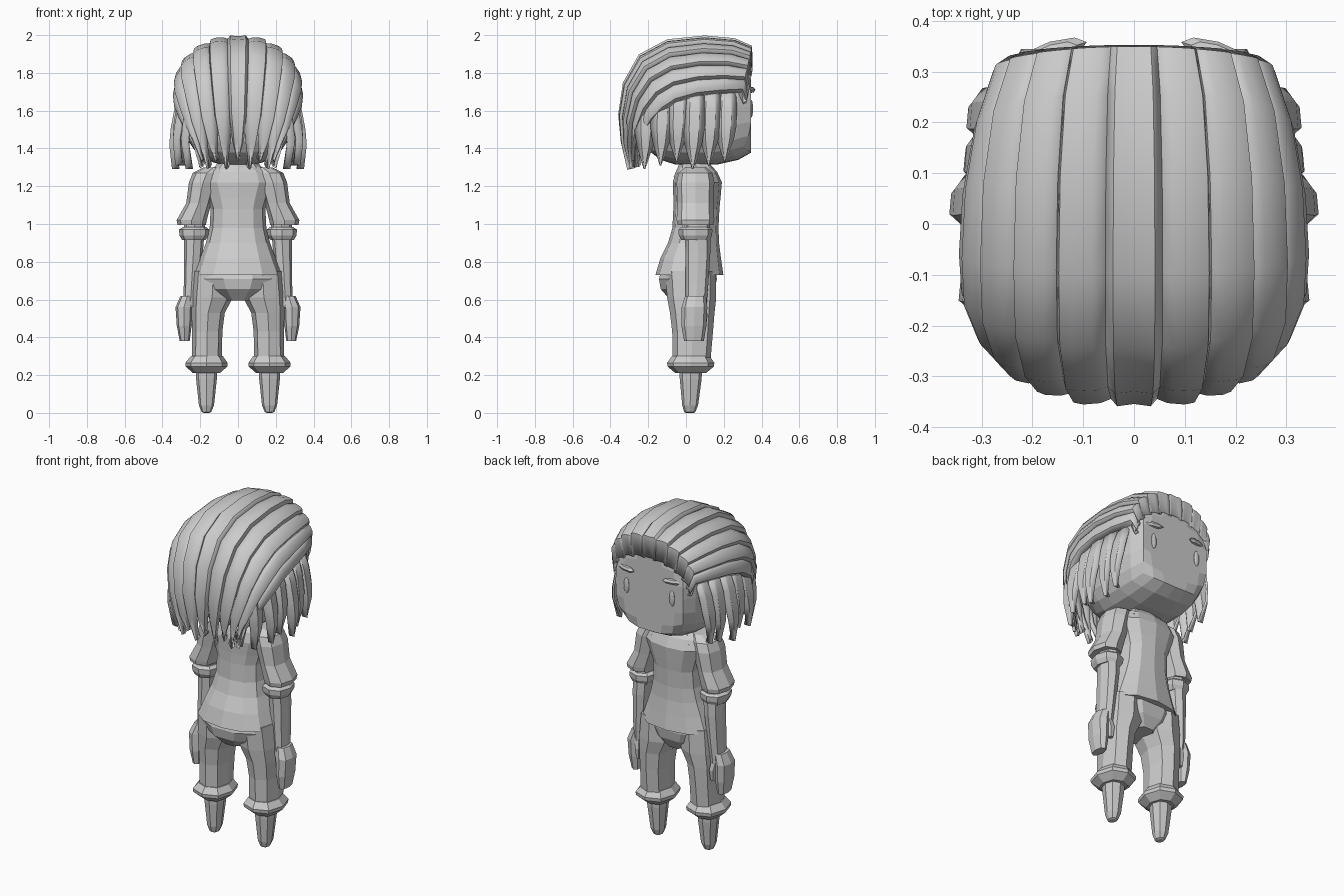
import bpy, bmesh, math
from mathutils import Vector, Matrix

cube = bpy.data.objects.get("Cube")
if cube:
    bpy.data.objects.remove(cube, do_unlink=True)

grey = bpy.data.materials.new("plain_grey")
grey.use_nodes = True
grey.diffuse_color = (0.6, 0.6, 0.6, 1)
grey.node_tree.nodes["Principled BSDF"].inputs["Base Color"].default_value = grey.diffuse_color

HEAD_CENTRE = Vector((0, 0, 1.62))


def finish(name, bm, mirror=False, smooth=None, thickness=0):
    """Turn a bmesh into a named object with the shared material."""
    mesh = bpy.data.meshes.new(name)
    bm.to_mesh(mesh)
    bm.free()
    mesh.materials.append(grey)
    obj = bpy.data.objects.new(name, mesh)
    bpy.context.collection.objects.link(obj)
    if smooth:
        mesh.shade_smooth()
        mesh.set_sharp_from_angle(angle=math.radians(smooth))
    if thickness:
        mod = obj.modifiers.new("thickness", "SOLIDIFY")
        mod.thickness = thickness
        mod.offset = -1
    if mirror:
        mod = obj.modifiers.new("mirror", "MIRROR")
        mod.use_mirror_merge = False
    return obj


def loft(name, rings, sides=8, power=0.85, mirror=False):
    """Stack squarish rings given as (x, y, z, half width, half depth)."""
    bm = bmesh.new()
    loops = []
    for x, y, z, rx, ry in rings:
        loop = []
        for k in range(sides):
            a = math.tau * k / sides
            c, s = math.cos(a), math.sin(a)
            loop.append(bm.verts.new((
                x + rx * math.copysign(abs(c) ** power, c),
                y + ry * math.copysign(abs(s) ** power, s), z)))
        loops.append(loop)
    for low, high in zip(loops, loops[1:]):
        for k in range(sides):
            n = (k + 1) % sides
            bm.faces.new((low[k], low[n], high[n], high[k]))
    bm.faces.new(loops[0])
    bm.faces.new(loops[-1])
    bmesh.ops.recalc_face_normals(bm, faces=bm.faces)
    return finish(name, bm, mirror)


def strip(bm, rows):
    """Add a sheet through rows of points, facing away from the head."""
    grid = [[bm.verts.new(p) for p in row] for row in rows]
    for a, b in zip(grid, grid[1:]):
        for k in range(len(a) - 1):
            face = bm.faces.new((a[k], a[k + 1], b[k + 1], b[k]))
            face.normal_update()
            if face.normal.dot(face.calc_center_median() - HEAD_CENTRE) < 0:
                face.normal_flip()


# Head: faceted rounded block with a flat face
bm = bmesh.new()
bmesh.ops.create_cube(bm, size=2)
bmesh.ops.subdivide_edges(bm, edges=bm.edges, cuts=5, use_grid_fill=True)
for v in bm.verts:
    p = v.co / sum(abs(c) ** 2.8 for c in v.co) ** (1 / 2.8)
    height = 0.27 if p.z > 0 else 0.31
    depth = 0.4 if p.y > 0 else 0.28
    v.co = (p.x * 0.285, min(0.035 + p.y * depth, 0.345), 1.62 + p.z * height)
finish("head", bm)

# Swept-back hair: strands run between a crown line and a temple line
crown = [(0.353, 1.82), (0.35, 1.945), (0.26, 1.985), (0.1, 2.0), (-0.1, 1.98),
         (-0.25, 1.9), (-0.335, 1.75), (-0.36, 1.58), (-0.345, 1.43), (-0.31, 1.31)]
temple = [(0.25, 0.325, 1.67), (0.275, 0.305, 1.74), (0.312, 0.19, 1.74), (0.335, 0.06, 1.73),
          (0.342, -0.06, 1.7), (0.337, -0.14, 1.65), (0.31, -0.2, 1.58),
          (0.275, -0.24, 1.5), (0.235, -0.265, 1.42), (0.2, -0.27, 1.32)]


def hair_point(row, phi, scale):
    (cy, cz), (ex, ey, ez) = crown[row], temple[row]
    c = math.cos(phi)
    p = Vector((ex * math.sin(phi), ey + (cy - ey) * c, ez + (cz - ez) * c))
    flat = Vector((scale, scale if p.y < 0.2 else 1, scale))
    return HEAD_CENTRE + (p - HEAD_CENTRE) * flat


bm = bmesh.new()
step = math.radians(18)
for i in range(-5, 6):
    side = -1 if i < 0 else 1
    if i == 0:
        section = [(-1.1, 0.95), (-0.7, 1), (0, 0.985), (0.7, 1), (1.1, 0.95)]
    else:
        section = [(-1.1, 0.945), (-0.4, 0.99), (0.3, 1.01), (0.75, 1.01), (1.1, 0.94)]
    rows = []
    for row in range(len(crown)):
        taper = (1.1, 0.8, 0.1)[max(0, row - len(crown) + 3)]
        points = [hair_point(row, i * step + side * u * taper * step / 2, s)
                  for u, s in section]
        if row == len(crown) - 1:
            for p in points:
                p.z += 0.04 * (1 - i % 2) - 0.02
        rows.append(points)
    strip(bm, rows)
finish("swept_hair", bm, smooth=35, thickness=0.02)

# Side locks hanging over the ears
bm = bmesh.new()
for k in range(6):
    y = -0.21 + k * 0.085
    inset = 0.9 * (y - 0.02) ** 2
    flare = 0.025 * (k % 2)
    rows = []
    for x, z, half in ((0.29, 1.72, 0.05), (0.322, 1.6, 0.058), (0.335, 1.5, 0.058),
                       (0.337, 1.42, 0.046), (0.315, 1.29, 0.004)):
        drop = (1.72 - z) / 0.43
        x += flare * drop - inset
        tip = z + 0.02 * (k % 3) * drop
        lean = y - 0.01 * drop
        rows.append([(x - 0.025, lean - half, tip), (x + 0.01, lean - half * 0.4, tip),
                     (x + 0.006, lean + half * 0.5, tip), (x - 0.015, lean + half, tip)])
    strip(bm, rows)
finish("side_locks", bm, mirror=True, smooth=30, thickness=0.012)

# Eyes and brows
bm = bmesh.new()
bmesh.ops.create_uvsphere(bm, u_segments=10, v_segments=6, radius=1, matrix=(
    Matrix.Translation((0.15, 0.345, 1.61)) @ Matrix.Diagonal((0.018, 0.01, 0.047, 1))))
finish("eyes", bm, mirror=True)
bm = bmesh.new()
bmesh.ops.create_uvsphere(bm, u_segments=8, v_segments=4, radius=1, matrix=(
    Matrix.Translation((0.16, 0.338, 1.71)) @ Matrix.Rotation(math.radians(-17), 4, "Z")
    @ Matrix.Diagonal((0.07, 0.022, 0.018, 1))))
finish("brows", bm, mirror=True)

# Neck, notched collar and shirt
loft("neck", [(0, 0.05, 1.25, 0.08, 0.07), (0, 0.05, 1.4, 0.08, 0.07)])
collar = loft("collar", [(0, 0.06, 1.25, 0.17, 0.125), (0, 0.05, 1.32, 0.11, 0.085)])
for v in collar.data.vertices:
    if v.co.y > 0.12 and abs(v.co.x) < 0.03:
        v.co.z -= 0.05
loft("shirt", [(0, 0.05, 1.315, 0.1, 0.08), (0, 0.055, 1.275, 0.18, 0.11),
               (0, 0.06, 1.22, 0.2, 0.13), (0, 0.058, 1.14, 0.165, 0.125),
               (0, 0.055, 1.08, 0.145, 0.122), (0, 0.05, 0.98, 0.15, 0.122),
               (0, 0.04, 0.9, 0.17, 0.135), (0, 0.025, 0.82, 0.2, 0.16),
               (0, 0.018, 0.73, 0.235, 0.18)], sides=12)

# Sleeves, cuffs, arms and hands
loft("sleeves", [(0.13, 0.05, 1.3, 0.05, 0.055), (0.165, 0.05, 1.27, 0.075, 0.09),
                 (0.185, 0.05, 1.22, 0.075, 0.1), (0.208, 0.05, 1.11, 0.066, 0.095),
                 (0.245, 0.05, 1.02, 0.08, 0.1), (0.245, 0.05, 0.995, 0.075, 0.095)], mirror=True)
loft("sleeve_cuffs", [(0.23, 0.05, 0.985, 0.06, 0.075), (0.232, 0.05, 0.97, 0.08, 0.09),
                      (0.232, 0.05, 0.94, 0.078, 0.088), (0.234, 0.05, 0.915, 0.062, 0.075)],
     mirror=True)
loft("arms", [(0.23, 0.06, 1.0, 0.056, 0.068), (0.236, 0.063, 0.85, 0.05, 0.066),
              (0.246, 0.058, 0.68, 0.041, 0.06), (0.253, 0.053, 0.56, 0.037, 0.055)],
     mirror=True)
loft("hands", [(0.268, 0.05, 0.62, 0.036, 0.055), (0.286, 0.045, 0.56, 0.045, 0.068),
               (0.285, 0.042, 0.46, 0.039, 0.066), (0.282, 0.042, 0.38, 0.026, 0.052)],
     mirror=True)
loft("thumbs", [(0.255, 0.08, 0.58, 0.025, 0.025), (0.245, 0.095, 0.52, 0.022, 0.022),
                (0.245, 0.095, 0.46, 0.014, 0.014)], sides=6, mirror=True)

# Trousers with seat, legs and rolled cuffs
loft("trouser_seat", [(0, 0.02, 0.8, 0.19, 0.14), (0, 0.01, 0.71, 0.21, 0.16),
                      (0, 0.01, 0.655, 0.17, 0.15), (0, 0.02, 0.595, 0.075, 0.105)], sides=10)
loft("trouser_legs", [(0.13, 0.025, 0.75, 0.105, 0.135), (0.137, 0.03, 0.61, 0.11, 0.13),
                      (0.158, 0.033, 0.53, 0.088, 0.118),
                      (0.163, 0.035, 0.43, 0.08, 0.108), (0.165, 0.03, 0.28, 0.08, 0.1)],
     mirror=True)
loft("trouser_cuffs", [(0.165, 0.025, 0.3, 0.085, 0.1), (0.167, 0.025, 0.265, 0.112, 0.125),
                       (0.167, 0.025, 0.245, 0.11, 0.122), (0.167, 0.025, 0.21, 0.07, 0.08)],
     mirror=True)

# Tapered feet
loft("feet", [(0.167, 0.025, 0.24, 0.058, 0.06), (0.167, 0.025, 0.18, 0.055, 0.058),
              (0.167, 0.022, 0.04, 0.04, 0.042), (0.167, 0.02, 0.005, 0.025, 0.03),
              (0.167, 0.02, 0.0, 0.015, 0.02)], mirror=True)
